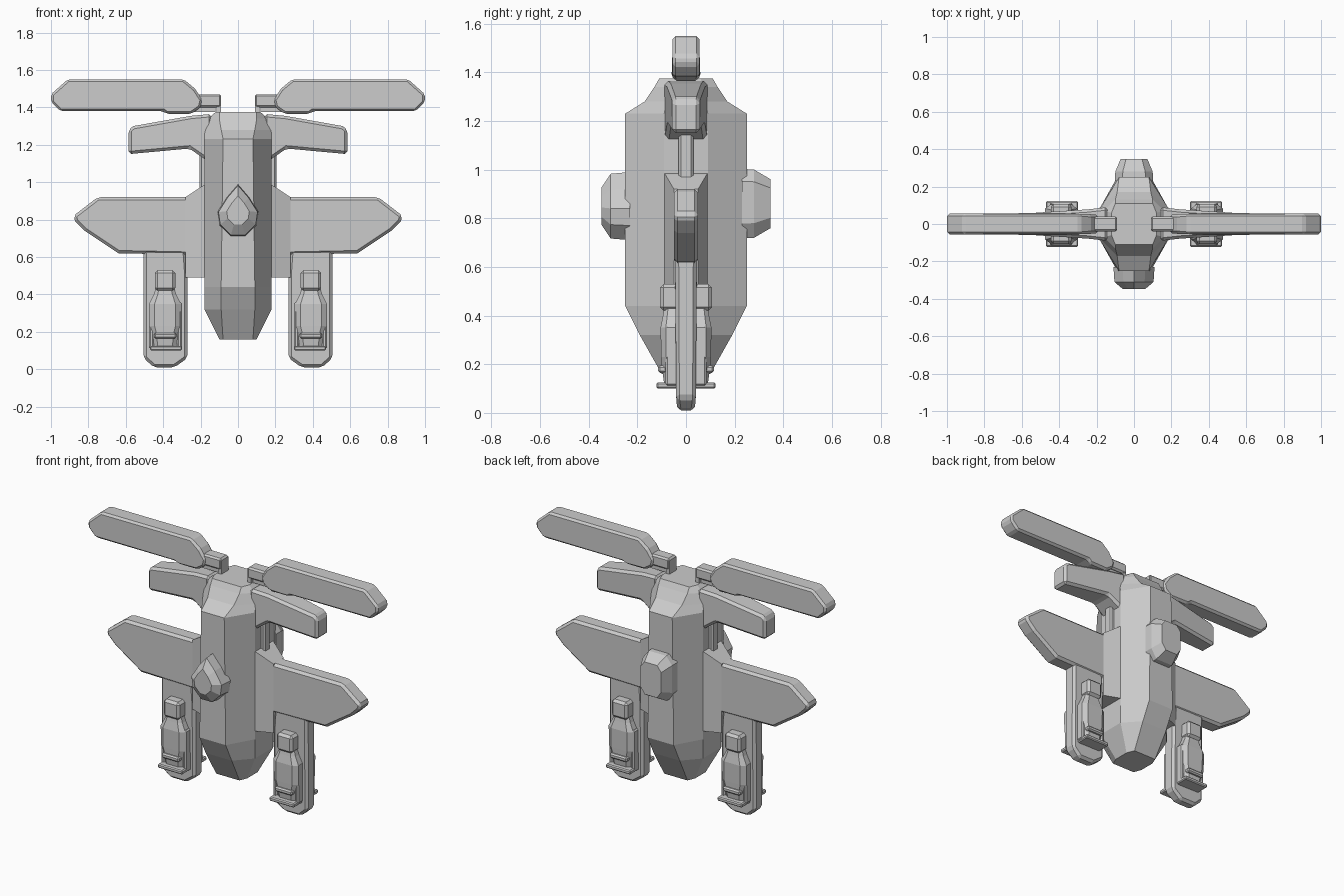
import bpy, bmesh


def finish(name, bm, bevel=0.0, mirror=()):
    bmesh.ops.recalc_face_normals(bm, faces=bm.faces)
    mesh = bpy.data.meshes.new(name)
    bm.to_mesh(mesh)
    bm.free()
    ob = bpy.data.objects.new(name, mesh)
    bpy.context.collection.objects.link(ob)
    if bevel:
        m = ob.modifiers.new("bevel", 'BEVEL')
        m.width, m.segments = bevel, 1
        m.limit_method, m.angle_limit = 'ANGLE', 0.6
    if mirror:
        m = ob.modifiers.new("mirror", 'MIRROR')
        m.use_axis = ['x' in mirror, 'y' in mirror, False]
        m.use_mirror_merge = False
    return ob


def loft(name, rings, **kw):
    """Skin a stack of equal-sized point rings and cap both ends."""
    bm = bmesh.new()
    vs = [[bm.verts.new(p) for p in r] for r in rings]
    n = len(vs[0])
    for a, b in zip(vs, vs[1:]):
        for i in range(n):
            bm.faces.new((a[i], a[(i + 1) % n], b[(i + 1) % n], b[i]))
    bm.faces.new(vs[0])
    bm.faces.new(vs[-1])
    return finish(name, bm, **kw)


def octagon(z, hx, fx, hy, fy, cx=0, cy=0):
    pts = [(hx, -fy), (hx, fy), (fx, hy), (-fx, hy),
           (-hx, fy), (-hx, -fy), (-fx, -hy), (fx, -hy)]
    return [(cx + x, cy + y, z) for x, y in pts]


def plate(name, pts, bevel=0.015):
    """Flat xz profile with a half thickness at each point, mirrored in x."""
    return loft(name, [[(x, -t, z) for x, z, t in pts],
                       [(x, t, z) for x, z, t in pts]], bevel=bevel, mirror='x')


def box(name, x0, x1, y0, y1, z0, z1, bevel=0.01, mirror='x'):
    return loft(name, [[(x0, y0, z), (x1, y0, z), (x1, y1, z), (x0, y1, z)]
                       for z in (z0, z1)], bevel=bevel, mirror=mirror)


# Fuselage
loft("fuselage", [octagon(*r) for r in (
    (0.16, .10, .08, .10, .05), (0.32, .18, .09, .19, .09),
    (0.44, .18, .09, .25, .09), (1.23, .18, .08, .25, .09),
    (1.28, .18, .09, .17, .08), (1.34, .16, .10, .13, .07),
    (1.375, .12, .10, .11, .06))])

# Front nose blister and rear dome
nose = [(0, .99), (.06, .92), (.11, .84), (.10, .77), (.04, .71),
        (-.04, .71), (-.10, .77), (-.11, .84), (-.06, .92)]
loft("front_blister", [[(x * s, y, .85 + (z - .85) * s) for x, z in nose]
                       for y, s in ((-.23, 1), (-.31, .95), (-.347, .55))])
dome = [(.06, 1.0), (.10, .95), (.10, .78), (.06, .72),
        (-.06, .72), (-.10, .78), (-.10, .95), (-.06, 1.0)]
loft("rear_dome", [[(x * s, y, .86 + (z - .86) * s) for x, z in dome]
                   for y, s in ((.23, 1.02), (.28, 1), (.347, .72))])

# Main wings with thick roots
plate("main_wing", [(.15, .92, .05), (.75, .92, .05), (.88, .82, .05),
                    (.87, .79, .05), (.82, .74, .05), (.64, .62, .05),
                    (.15, .61, .05)])
plate("wing_root", [(.15, 1.0, .10), (.19, .98, .085), (.28, .92, .05),
                    (.28, .49, .05), (.19, .49, .085), (.15, .49, .10)], 0)

# Upper fins and the strakes joining them to the wings
plate("upper_fin", [(.14, 1.365, .09), (.25, 1.355, .078), (.56, 1.30, .058),
                    (.585, 1.28, .056), (.585, 1.15, .056),
                    (.26, 1.18, .077), (.18, 1.125, .085), (.14, 1.12, .09)])
box("side_strake", .15, .205, -.03, .03, .95, 1.17)

# Rotor blades and hub arms
plate("rotor_blade", [(.19, 1.44, .05), (.23, 1.50, .05), (.29, 1.55, .055),
                      (.91, 1.55, .055), (1.0, 1.47, .055), (1.0, 1.43, .055),
                      (.95, 1.38, .055), (.40, 1.38, .055), (.38, 1.365, .05),
                      (.25, 1.365, .05), (.20, 1.40, .05)])
box("hub_arm", .09, .24, -.04, .04, 1.40, 1.47)
box("hub_post", .09, .115, -.035, .035, 1.36, 1.46, 0)
box("hub_link", .12, .26, -.025, .025, 1.375, 1.405, 0)

# Engine pylons
plate("pylon", [(.28, .64, .045), (.505, .64, .045), (.505, .06, .042),
                (.45, .01, .035), (.34, .01, .035), (.27, .06, .042),
                (.27, .50, .045)])

# Weapon pods on the front and back of each pylon
loft("pod_body", [octagon(z, hx, hx * .65, hy, hy * .6, .39, .05) for z, hx, hy in (
    (.12, .06, .04), (.19, .07, .05), (.23, .085, .052), (.35, .085, .055),
    (.40, .06, .045), (.43, .05, .04))], mirror='xy')
box("pod_head", .335, .445, .02, .107, .42, .53, .015, 'xy')
box("pod_foot", .30, .47, .03, .122, .10, .125, .006, 'xy')
box("pod_side_post_inner", .30, .325, .03, .085, .11, .36, .008, 'xy')
box("pod_side_post_outer", .45, .475, .03, .085, .11, .36, .008, 'xy')
box("pod_collar", .33, .45, .03, .115, .165, .195, .008, 'xy')
